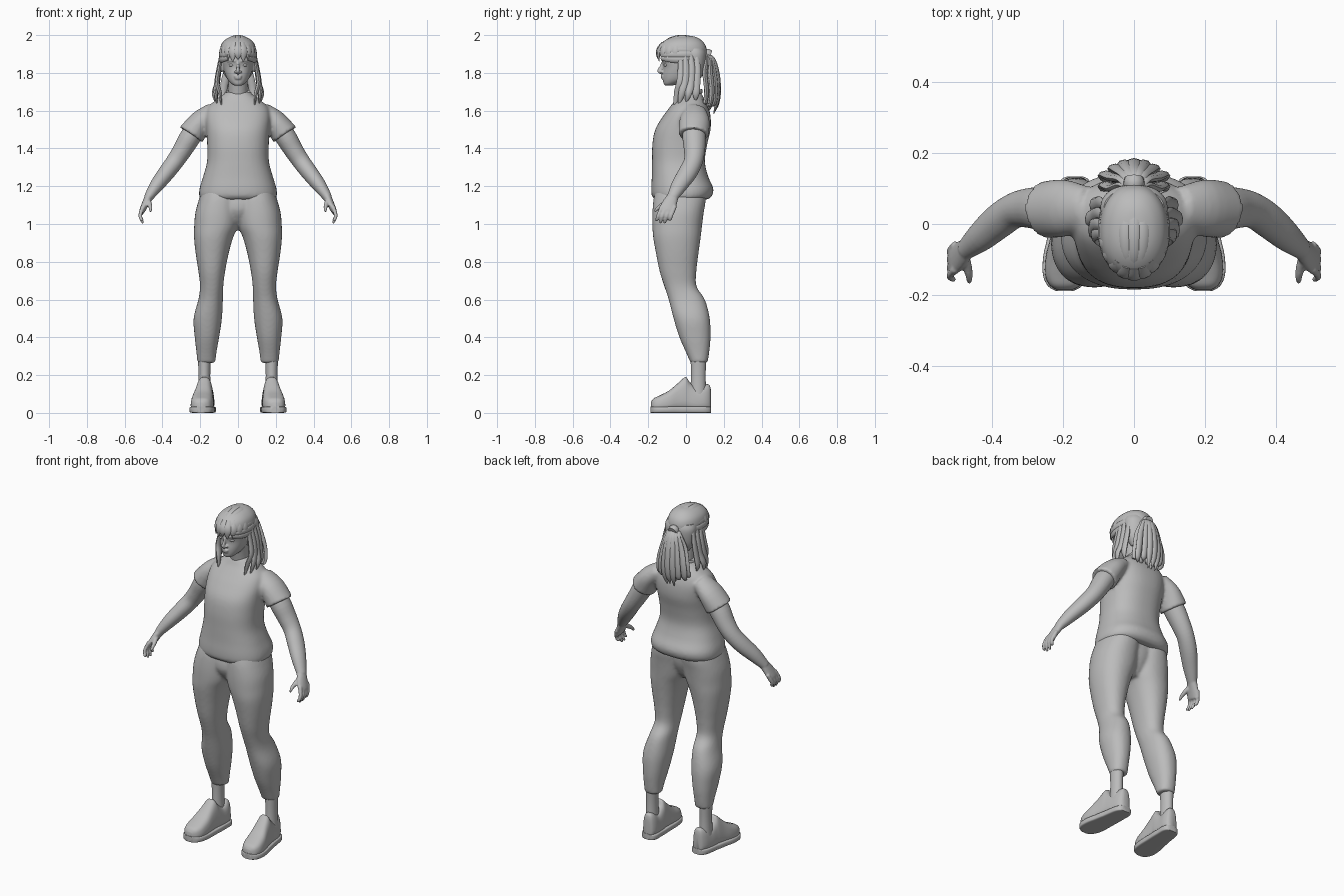
import bpy, bmesh, math
from mathutils import Vector, Matrix

grey = bpy.data.materials.new("plain grey")
grey.diffuse_color = (0.5, 0.5, 0.5, 1)


def spline(rows, n=4):
    """Smooth curve through rows of numbers."""
    out = []
    for i in range(len(rows) - 1):
        q = [rows[max(i - 1, 0)], rows[i], rows[i + 1], rows[min(i + 2, len(rows) - 1)]]
        for k in range(n):
            t = k / n
            out.append([.5 * (2*b + (c - a)*t + (2*a - 5*b + 4*c - d)*t*t + (3*b - a - 3*c + d)*t**3)
                        for a, b, c, d in zip(*q)])
    return out + [list(rows[-1])]


def oval(power, seg):
    """Points of a unit superellipse."""
    for k in range(seg):
        c, s = math.cos(math.tau * k / seg), math.sin(math.tau * k / seg)
        yield math.copysign(abs(c) ** (2 / power), c), math.copysign(abs(s) ** (2 / power), s)


def skin(bm, rings):
    """Closed surface over a list of rings."""
    vs = [[bm.verts.new(p) for p in r] for r in rings]
    n = len(vs[0])
    for a, b in zip(vs, vs[1:]):
        for k in range(n):
            bm.faces.new((a[k], a[(k + 1) % n], b[(k + 1) % n], b[k]))
    bm.faces.new(vs[0])
    bm.faces.new(vs[-1])


def loft(bm, rows, power=2.2, seg=32):
    """Stack of level rings; rows are (z, x0, x1, y_front, y_back)."""
    skin(bm, [[((x0 + x1) / 2 + (x1 - x0) / 2 * c, (yf + yb) / 2 + (yb - yf) / 2 * s, z)
               for c, s in oval(power, seg)] for z, x0, x1, yf, yb in spline(rows)])


def body(bm, rows, power=2.2):
    """Symmetric loft; rows are (z, half_width, y_front, y_back)."""
    loft(bm, [(z, -w, w, f, b) for z, w, f, b in rows], power, 48)


def tube(bm, rows, hint=(0, 1, 0), seg=16, n=4):
    """Swept oval; rows are (x, y, z, radius_along_hint, radius_across)."""
    rows = spline(rows, n)
    pts = [Vector(r[:3]) for r in rows]
    rings = []
    for i, r in enumerate(rows):
        t = (pts[min(i + 1, len(pts) - 1)] - pts[max(i - 1, 0)]).normalized()
        h = Vector(hint)
        u = (h - t * h.dot(t)).normalized()
        v = t.cross(u)
        rings.append([pts[i] + u * (r[3] * c) + v * (r[4] * s) for c, s in oval(2, seg)])
    skin(bm, rings)


def strand(bm, pts, width, hint, flat=.45):
    """Tapered lock of hair."""
    m = len(pts) - 1
    rows = []
    for i, p in enumerate(pts):
        w = width * (.6 + .4 * math.sin(math.pi * i / m)) if i < m else width * .12
        rows.append((*p, w, w * flat))
    tube(bm, rows, hint, 8)


def blob(bm, loc, size):
    bmesh.ops.create_uvsphere(bm, u_segments=16, v_segments=10, radius=1,
                              matrix=Matrix.Translation(loc) @ Matrix.Diagonal((*size, 1)))


def make(name, bm, mirror=False, voxel=0, smooth=3):
    """Object from bmesh, optionally mirrored in x and fused into one skin."""
    bmesh.ops.recalc_face_normals(bm, faces=bm.faces)
    me = bpy.data.meshes.new(name)
    bm.to_mesh(me)
    bm.free()
    me.materials.append(grey)
    me.shade_smooth()
    me.set_sharp_from_angle(angle=math.radians(50))
    ob = bpy.data.objects.new(name, me)
    bpy.context.collection.objects.link(ob)
    if mirror:
        m = ob.modifiers.new("mirror", 'MIRROR')
        m.use_mirror_merge = False
    if voxel:
        r = ob.modifiers.new("fuse", 'REMESH')
        r.mode, r.voxel_size, r.use_smooth_shade = 'VOXEL', voxel, True
        s = ob.modifiers.new("soften", 'SMOOTH')
        s.factor, s.iterations = .5, smooth
    return ob


# Shirt: torso with two short sleeves
bm = bmesh.new()
body(bm, [(1.13, .195, -.165, .115), (1.15, .206, -.181, .138), (1.19, .203, -.184, .144),
          (1.25, .185, -.181, .118), (1.33, .164, -.18, .10), (1.42, .163, -.178, .112),
          (1.50, .168, -.163, .13), (1.57, .172, -.122, .13), (1.62, .158, -.085, .117),
          (1.66, .112, -.055, .098), (1.685, .078, -.042, .085), (1.70, .062, -.032, .075)], 2.4)
for s in (-1, 1):
    tube(bm, [(s * .13, .045, 1.60, .06, .045), (s * .195, .045, 1.545, .08, .06),
              (s * .248, .04, 1.472, .08, .073)], seg=32)
make("shirt", bm, voxel=.009, smooth=4)

# Ribbed neckline
bm = bmesh.new()
ring = [(.066 * math.cos(a), .022 + .06 * math.sin(a), 1.686 + .017 * math.sin(a), .012, .006)
        for a in [math.tau * k / 24 for k in range(25)]]
tube(bm, ring, (0, 0, 1), 8, 2)
make("collar", bm)

# Trousers: two legs fused through the hips
bm = bmesh.new()
leg = [(1.18, -.01, .19, -.16, .10), (1.13, -.01, .207, -.172, .105), (1.06, -.01, .226, -.178, .094),
       (.99, .0, .232, -.178, .085), (.93, .025, .233, -.174, .078), (.85, .048, .225, -.16, .067),
       (.75, .068, .21, -.14, .055), (.67, .078, .201, -.115, .056), (.60, .08, .21, -.092, .10),
       (.50, .085, .235, -.066, .126), (.40, .10, .229, -.035, .13), (.32, .114, .22, .0, .123),
       (.265, .12, .215, .024, .114)]
loft(bm, leg)
loft(bm, [(z, -x1, -x0, f, b) for z, x0, x1, f, b in leg])
body(bm, [(1.18, .17, -.15, .09), (1.08, .12, -.165, .08), (1.01, .06, -.125, .05), (.97, .025, -.07, .02)])
make("trousers", bm, voxel=.009, smooth=5)

# Ankles
bm = bmesh.new()
tube(bm, [(.178, .065, .10, .042, .034), (.178, .065, .2, .039, .031), (.178, .066, .30, .042, .035)], seg=24)
make("ankles", bm, mirror=True)

# Shoes: rows are (y, centre_x, half_width, top_z)
shoe = [(.132, .166, .018, .12), (.124, .166, .034, .148), (.10, .168, .046, .15), (.06, .172, .05, .132),
        (.02, .175, .053, .162), (-.002, .178, .055, .19), (-.04, .182, .058, .16), (-.09, .188, .063, .118),
        (-.14, .192, .060, .092), (-.172, .194, .044, .076), (-.186, .195, .02, .056)]


def shoe_part(name, low, top, grow, power):
    bm = bmesh.new()
    rings = []
    for y, cx, w, zt in spline(shoe):
        zt = min(zt, top)
        ring = []
        for c, s in oval(power, 28):
            z = (low + zt) / 2 + (zt - low) / 2 * s
            ring.append((cx + (w + grow) * c * (1 - 2.2 * max(z - .03, 0)), y * (1 + grow * 3), z))
        rings.append(ring)
    skin(bm, rings)
    make(name, bm, mirror=True)


shoe_part("shoe_uppers", .012, 1, 0, 3)
shoe_part("shoe_soles", 0, .034, .004, 6)

# Arms and hands fused together
bm = bmesh.new()
tube(bm, [(.19, .045, 1.55, .055, .05), (.25, .043, 1.465, .062, .056), (.295, .045, 1.39, .056, .051),
          (.335, .038, 1.33, .05, .047), (.38, .008, 1.27, .05, .044), (.43, -.035, 1.205, .043, .037),
          (.475, -.073, 1.14, .029, .024)], seg=24)
tube(bm, [(.468, -.066, 1.15, .029, .024), (.486, -.084, 1.115, .038, .02),
          (.505, -.10, 1.075, .044, .016), (.508, -.104, 1.06, .04, .012)])
for i, tip in enumerate((1.02, 1.003, 1.003, 1.025)):
    k = -.133 + .023 * i
    tube(bm, [(.502, k + .006, 1.095, .011, .011), (.517, k - .012, 1.05, .01, .01),
              (.512, k - .02, 1.025, .009, .009), (.502, k - .026, tip, .006, .006)])
tube(bm, [(.478, -.085, 1.13, .014, .014), (.468, -.12, 1.105, .013, .013),
          (.463, -.148, 1.085, .01, .01), (.463, -.166, 1.065, .006, .006)], (1, 0, 0))
make("arms_and_hands", bm, mirror=True, voxel=.005, smooth=3)

# Head: skull, jaw, neck, nose, lips, brows and ears
bm = bmesh.new()
body(bm, [(1.733, .018, -.112, -.07), (1.742, .034, -.118, -.04), (1.762, .053, -.122, .02),
          (1.79, .067, -.123, .06), (1.83, .079, -.12, .085), (1.87, .083, -.128, .095),
          (1.92, .08, -.125, .095), (1.96, .062, -.095, .075), (1.98, .03, -.05, .04)], 2.15)
tube(bm, [(0, .03, 1.60, .058, .058), (0, .015, 1.69, .055, .052), (0, .0, 1.78, .058, .052)], seg=32)
tube(bm, [(0, -.124, 1.855, .006, .007), (0, -.131, 1.83, .007, .01), (0, -.141, 1.811, .009, .012),
          (0, -.128, 1.802, .01, .01)], (1, 0, 0))
for s in (-1, 1):
    blob(bm, (s * .012, -.127, 1.806), (.009, .01, .007))
    blob(bm, (s * .084, -.015, 1.835), (.01, .018, .032))
    tube(bm, [(s * .014, -.125, 1.862, .006, .005), (s * .035, -.119, 1.867, .006, .005),
              (s * .058, -.102, 1.862, .005, .004)], (0, 0, 1))
blob(bm, (0, -.124, 1.782), (.022, .009, .006))
blob(bm, (0, -.123, 1.772), (.019, .009, .007))
make("head", bm, voxel=.0045, smooth=2)

# Eyes
bm = bmesh.new()
blob(bm, (.034, -.106, 1.841), (.015, .012, .008))
make("eyes", bm, mirror=True)

# Hair: cap, back of the head and strands combed to the tie
bm = bmesh.new()
body(bm, [(1.89, .094, -.146, .105), (1.92, .096, -.15, .11), (1.955, .086, -.132, .098),
          (1.98, .062, -.098, .072), (1.993, .033, -.058, .042), (1.997, .01, -.025, .01)])
body(bm, [(1.76, .05, .02, .07), (1.80, .078, .0, .094), (1.85, .09, -.015, .107), (1.90, .094, -.02, .11),
          (1.93, .085, -.02, .10)])
for i in range(13):
    f = math.radians(-102 + 17 * i)
    pts = []
    for d in (35, 60, 85, 110, 135, 155, 172):
        t = math.radians(d)
        pts.append((.096 * math.sin(t) * math.sin(f), -.022 - .134 * math.cos(t),
                    1.89 + .105 * math.sin(t) * math.cos(f)))
    strand(bm, pts, .018, (math.cos(f), 0, -math.sin(f)), .35)
make("hair_cap", bm)

# Fringe
bm = bmesh.new()
for i in range(9):
    a = math.radians(-72 + 18 * i)
    pts = [(r * .093 * math.sin(a), -.02 - r * .131 * math.cos(a), z)
           for r, z in ((.8, 1.962), (.97, 1.93), (1.01, 1.90), (.98, 1.872 - .012 * (i % 2)))]
    strand(bm, pts, .021, (math.cos(a), math.sin(a), 0), .35)
make("fringe", bm)

# Locks hanging at both sides of the face
bm = bmesh.new()
for x, y, tip_x, tip_y, tip_z in ((.088, -.03, .085, -.062, 1.61), (.092, -.005, .108, -.04, 1.625),
                                  (.09, .025, .118, .0, 1.64), (.085, .055, .105, .05, 1.65)):
    strand(bm, [(x, y, 1.89), (x + .012, y + .005, 1.82), (x + .022, y, 1.75),
                (tip_x + .01, (y + tip_y) / 2, 1.69), (tip_x, tip_y, tip_z)], .021, (0, 1, 0), .55)
make("side_locks", bm, mirror=True)

# Ponytail: fan of strands in two layers, and its tie
bm = bmesh.new()
for layer, (count, back) in enumerate(((7, 0), (6, -.03))):
    for i in range(count):
        f = 2 * i / (count - 1) - 1
        drop = 1.565 + .05 * abs(f) + .025 * (i % 2) + .02 * layer
        out = back - .035 * f * f
        strand(bm, [(.01 * f, .10, 1.90), (.03 * f, .142 + out / 2, 1.875), (.058 * f, .165 + out, 1.80),
                    (.078 * f, .173 + out, 1.71), (.082 * f, .166 + out, 1.64),
                    (.07 * f, .15 + out, drop)], .021, (1, 0, 0), .6)
make("ponytail", bm)
bm = bmesh.new()
tube(bm, [(0, .10, 1.90, .026, .026), (0, .115, 1.897, .03, .03), (0, .13, 1.892, .026, .026)], (1, 0, 0))
make("hair_tie", bm)
